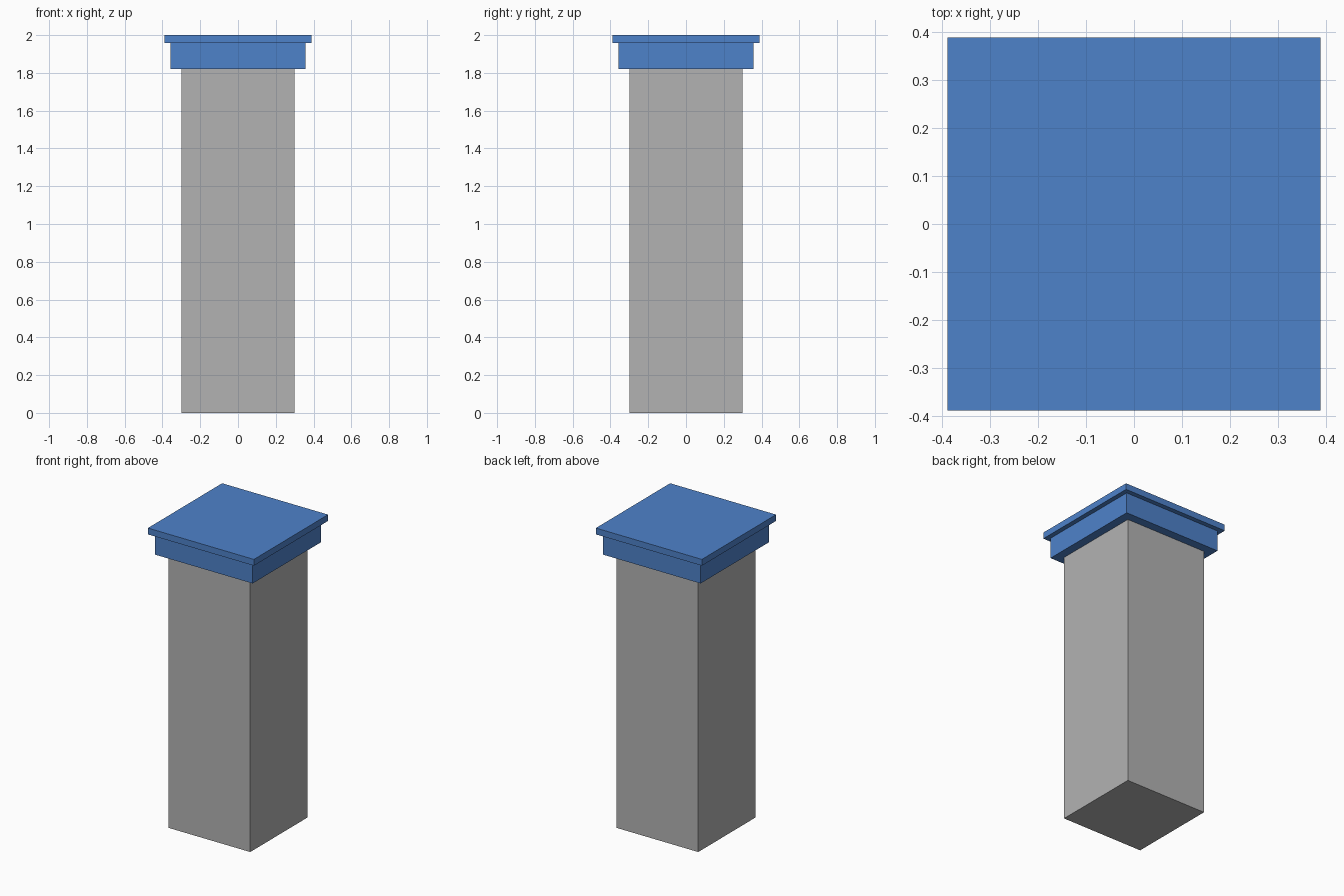
import bpy

cube = bpy.data.objects.get("Cube")
if cube:
    bpy.data.objects.remove(cube, do_unlink=True)


def make_material(name, color):
    mat = bpy.data.materials.new(name)
    mat.use_nodes = True
    mat.diffuse_color = color
    mat.node_tree.nodes["Principled BSDF"].inputs["Base Color"].default_value = color
    return mat


def square_block(name, width, bottom, top, mat):
    bpy.ops.mesh.primitive_cube_add(size=1, location=(0, 0, (bottom + top) / 2))
    obj = bpy.context.object
    obj.name = name
    obj.scale = (width, width, top - bottom)
    bpy.ops.object.transform_apply(location=False, rotation=False, scale=True)
    obj.data.materials.append(mat)
    return obj


grey = make_material("stone grey", (0.45, 0.45, 0.45, 1))
blue = make_material("cap blue", (0.076, 0.223, 0.591, 1))

# Square shaft, with a two-step cap stacked on it
square_block("pillar_shaft", 0.6, 0, 1.82, grey)
square_block("cap_block", 0.716, 1.82, 1.958, blue)
square_block("cap_slab", 0.778, 1.958, 2, blue)
